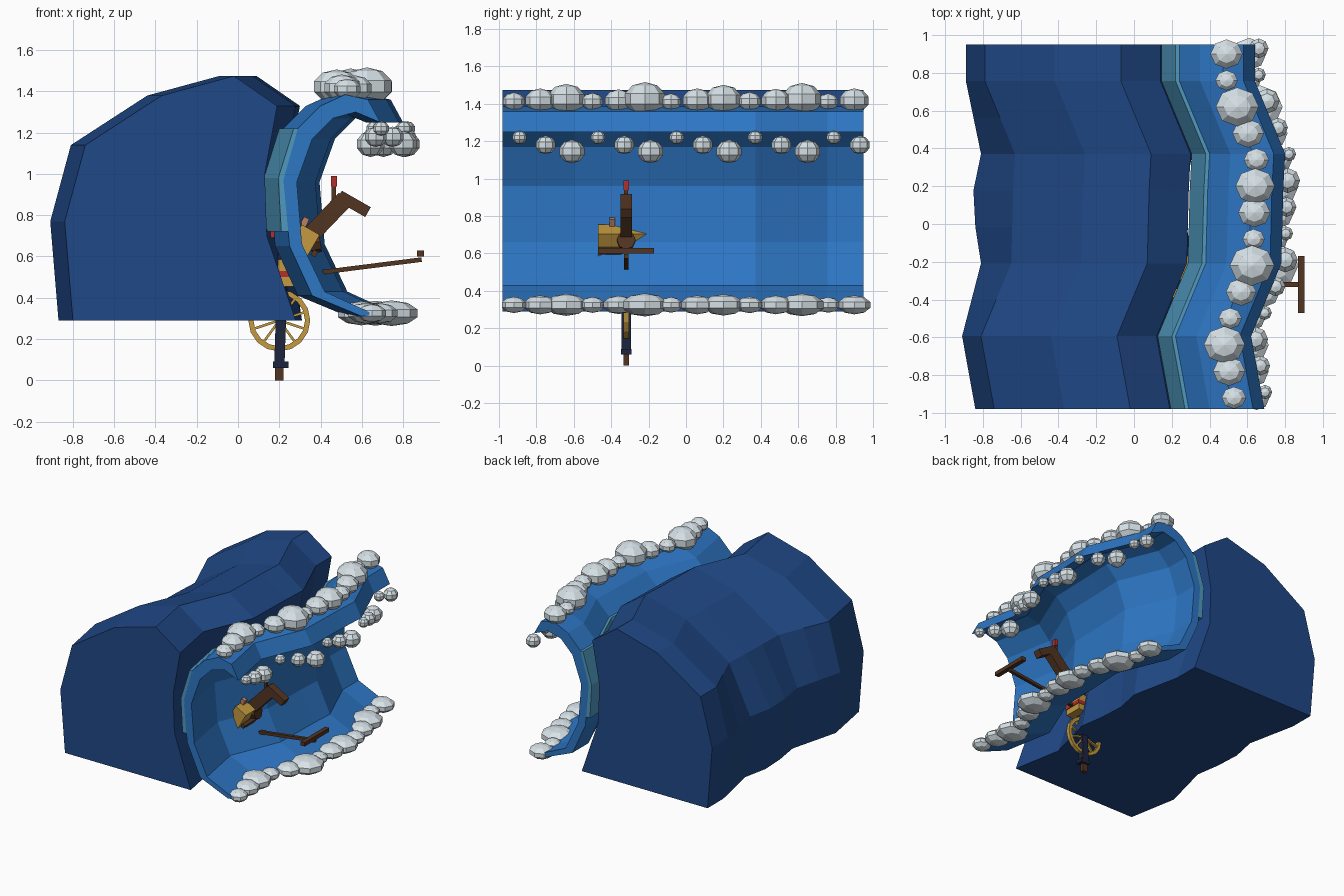
import bpy, bmesh, math
from mathutils import Vector, Matrix

if "Cube" in bpy.data.objects:
    bpy.data.objects.remove(bpy.data.objects["Cube"])

def material(name, rgb):
    m = bpy.data.materials.new(name)
    m.diffuse_color = (*rgb, 1)
    m.use_nodes = True
    m.node_tree.nodes["Principled BSDF"].inputs["Base Color"].default_value = m.diffuse_color
    return m

DEEP = material("deep_water", (0.014, 0.065, 0.24))
BLUE = material("bright_water", (0.026, 0.18, 0.55))
TEAL = material("teal_water", (0.08, 0.32, 0.52))
FOAM = material("foam", (0.68, 0.76, 0.80))
GOLD = material("gold", (0.55, 0.32, 0.05))
WOOD = material("wood", (0.085, 0.035, 0.016))
NAVY = material("navy", (0.012, 0.018, 0.05))
RED = material("red", (0.45, 0.03, 0.025))
SKIN = material("tan", (0.5, 0.22, 0.12))

def finish(bm, name, mat):
    bmesh.ops.recalc_face_normals(bm, faces=bm.faces)
    me = bpy.data.meshes.new(name)
    bm.to_mesh(me)
    bm.free()
    me.materials.append(mat)
    ob = bpy.data.objects.new(name, me)
    bpy.context.collection.objects.link(ob)
    return ob

# Sideways meander of the wave along y
YS = [-0.98 + 0.193 * i for i in range(11)]
SWAY = [0, -.035, -.07, .01, .09, .095, .10, .11, .03, -.05, -.05]
BACK_SWAY = [0, -.035, -.07, -.02, .03, 0, -.01, .03, -.01, -.05, -.05]

def sway(y):
    t = min(max((y + 0.98) / 0.193, 0), 9.999)
    i = int(t)
    return SWAY[i] + (SWAY[i + 1] - SWAY[i]) * (t - i)

def sweep(name, profile, mat, back=()):
    """Closed xz profile swept along y; points listed in back use the back sway."""
    bm = bmesh.new()
    rings = []
    for k, y in enumerate(YS):
        rings.append([bm.verts.new((x + (BACK_SWAY if i in back else SWAY)[k], y, z))
                      for i, (x, z) in enumerate(profile)])
    n = len(profile)
    for a, b in zip(rings, rings[1:]):
        for i in range(n):
            bm.faces.new((a[i], a[(i + 1) % n], b[(i + 1) % n], b[i]))
    bm.faces.new(rings[0])
    bm.faces.new(rings[-1])
    return finish(bm, name, mat)

# Water: swell behind, curling shell, outer highlight band
sweep("wave_swell", [(-.80, .29), (-.84, .77), (-.74, 1.14), (-.37, 1.38), (-.02, 1.475),
                     (.19, 1.33), (.13, 1.0), (.14, .70), (.28, .29)], DEEP, back=(0, 1, 8))
sweep("wave_curl", [(.60, .31), (.36, .41), (.25, .65), (.22, .97), (.29, 1.22), (.40, 1.33),
                    (.52, 1.385), (.63, 1.36), (.69, 1.25), (.57, 1.30), (.46, 1.27),
                    (.36, 1.17), (.285, .96), (.31, .66), (.42, .43), (.66, .32)], BLUE)
sweep("wave_band", [(.21, .72), (.195, .98), (.27, 1.22), (.30, 1.22), (.23, .97), (.25, .72)], TEAL)

# Foam puffs along crest, drips under the lip, and splash at the foot
def puffs(name, items):
    bm = bmesh.new()
    for x, y, z, rx, ry, rz in items:
        bmesh.ops.create_uvsphere(bm, u_segments=8, v_segments=5, radius=1,
                                  matrix=Matrix.Translation((x, y, z)) @ Matrix.Diagonal((rx, ry, rz, 1)))
    return finish(bm, name, FOAM)

SIZES = [.068, .09, .115, .065, .085, .125, .062, .09, .11, .07, .088, .12, .062, .09]
crest, drips, splash = [], [], []
for i, r in enumerate(SIZES):
    y = -0.92 + 0.14 * i
    o = sway(y)
    crest.append((.54 + o, y, 1.395 + r * .25, r, r * .9, r * .72))
    splash.append((.66 + o, y, .325, r * 1.05, r, .022 + r * .32))
    yd = min(y + .03, .945)
    rd = (.04, .055, .07)[i % 3]
    drips.append((.71 + sway(yd), yd, (1.22, 1.18, 1.145)[i % 3], rd, rd, rd * .9))
puffs("crest_foam", crest)
puffs("lip_drips", drips)
puffs("foot_splash", splash)

# Craft riding in the wave
CY = -0.32

def box(name, center, size, mat, tilt=0):
    bm = bmesh.new()
    bmesh.ops.create_cube(bm, size=1, matrix=Matrix.Translation(center)
                          @ Matrix.Rotation(math.radians(tilt), 4, 'Y') @ Matrix.Diagonal((*size, 1)))
    return finish(bm, name, mat)

def beam(name, a, b, width, depth, mat):
    """Box running from a to b, both (x, z), in the craft's plane."""
    dx, dz = b[0] - a[0], b[1] - a[1]
    return box(name, ((a[0] + b[0]) / 2, CY, (a[1] + b[1]) / 2), (math.hypot(dx, dz), depth, width),
               mat, -math.degrees(math.atan2(dz, dx)))

# Wheel: rim and spokes
WX, WZ = 0.20, 0.29
bm = bmesh.new()
rim = []
for i in range(16):
    a = math.tau * i / 16
    rim.append([bm.verts.new((WX + r * math.cos(a), CY + s, WZ + r * math.sin(a)))
                for r, s in ((.15, -.015), (.15, .015), (.125, .015), (.125, -.015))])
for i in range(16):
    a, b = rim[i], rim[(i + 1) % 16]
    for j in range(4):
        bm.faces.new((a[j], a[(j + 1) % 4], b[(j + 1) % 4], b[j]))
finish(bm, "wheel_rim", GOLD)
for i in range(5):
    a = math.pi * (i + .5) / 5
    d = Vector((math.cos(a), math.sin(a))) * .13
    beam("wheel_spoke", (WX - d.x, WZ - d.y), (WX + d.x, WZ + d.y), .012, .018, GOLD)

# Post and foot
beam("post", (.20, .06), (.22, .66), .05, .05, NAVY)
box("foot_plate", (.208, CY, .075), (.075, .055, .03), NAVY)
box("foot_peg", (.20, CY, .03), (.04, .03, .06), WOOD)

# Hull, side flap and red trim
box("hull", (.315, CY, .665), (.15, .30, .10), GOLD, -60)
box("hull_rail", (.37, CY, .615), (.03, .30, .025), WOOD, -60)
box("lower_hull", (.25, CY, .52), (.11, .14, .13), GOLD)
box("red_trim", (.25, CY, .515), (.12, .145, .03), RED)
box("side_flap", (.31, -.40, .58), (.02, .14, .07), GOLD, 15)
box("red_panel", (.17, CY, .90), (.04, .12, .42), RED, 4)
box("small_handle", (.32, -.395, .76), (.03, .03, .06), SKIN, 25)

# Bent figurehead arm
beam("arm_lower", (.29, .64), (.52, .88), .085, .06, WOOD)
beam("arm_upper", (.49, .895), (.63, .815), .055, .06, WOOD)
box("peg", (.465, CY, .90), (.022, .022, .09), WOOD)
box("red_cap", (.465, CY, .965), (.028, .028, .05), RED)
bm = bmesh.new()
bmesh.ops.create_cone(bm, cap_ends=True, segments=8, radius1=.05, radius2=.05, depth=.14,
                      matrix=Matrix.Translation((.33, CY, .66)) @ Matrix.Rotation(math.radians(80), 4, 'Y'))
finish(bm, "hub", WOOD)

# Steering pole with cross handle
beam("steering_pole", (.22, .50), (.89, .585), .022, .025, WOOD)
box("cross_handle", (.885, CY, .615), (.035, .30, .03), WOOD)
